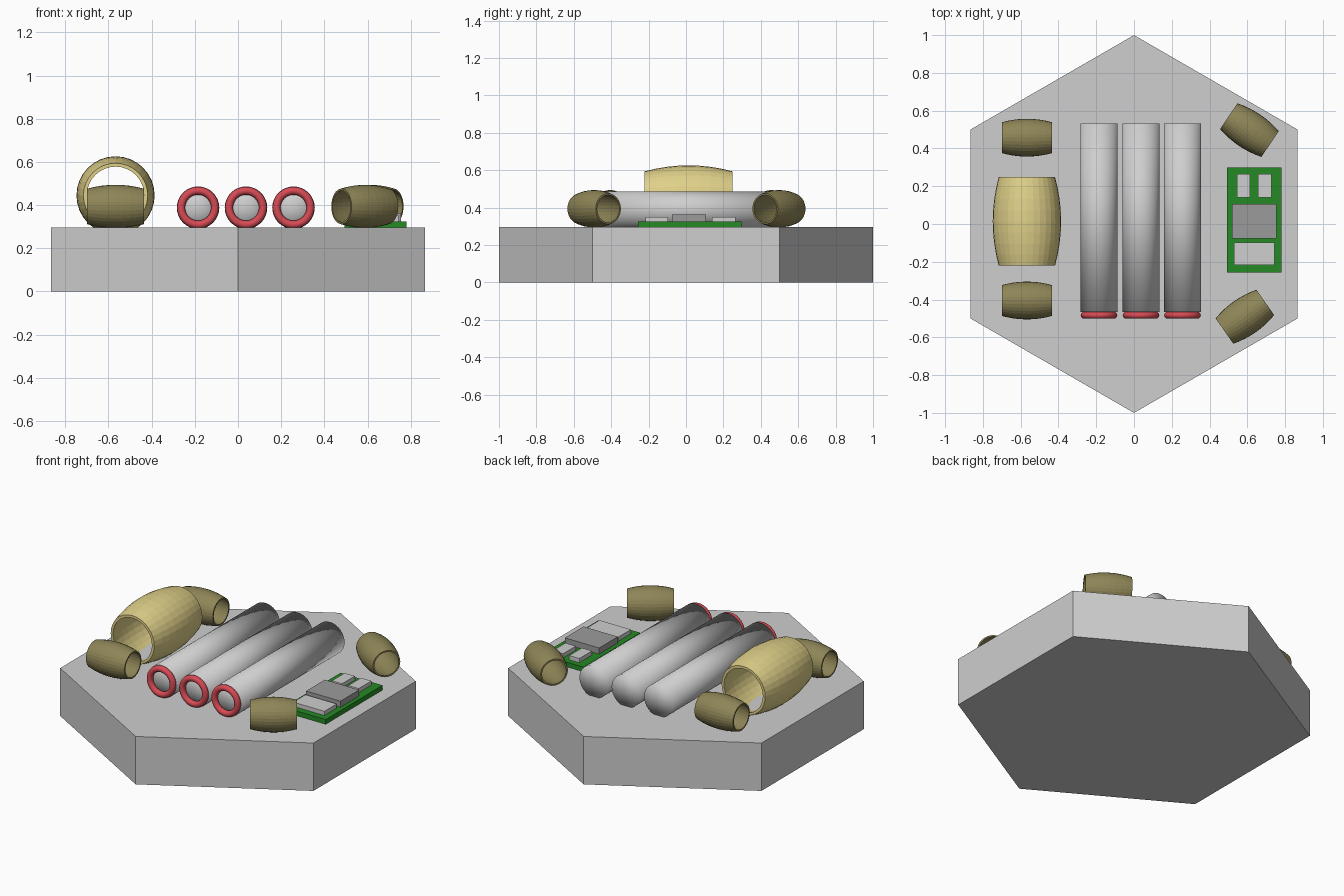
import bpy, math
from math import pi, cos, sin, radians

if "Cube" in bpy.data.objects:
    bpy.data.objects.remove(bpy.data.objects["Cube"])


def mat(name, r, g, b):
    m = bpy.data.materials.new(name)
    m.diffuse_color = (r, g, b, 1)
    m.use_nodes = True
    m.node_tree.nodes["Principled BSDF"].inputs["Base Color"].default_value = m.diffuse_color
    return m


GREY = mat("light_grey", 0.62, 0.62, 0.62)
TAN = mat("light_tan", 0.74, 0.63, 0.25)
DARK_TAN = mat("dark_tan", 0.27, 0.235, 0.095)
RED = mat("red", 0.68, 0.07, 0.09)
GREEN = mat("green", 0.018, 0.25, 0.018)
CHIP = mat("chip_grey", 0.33, 0.33, 0.33)
BASE_Z = 0.296


def finish(name, material):
    ob = bpy.context.object
    ob.name = name
    ob.data.materials.append(material)
    return ob


def box(name, x0, x1, y0, y1, z0, z1, material):
    bpy.ops.mesh.primitive_cube_add(
        size=1, location=((x0 + x1) / 2, (y0 + y1) / 2, (z0 + z1) / 2))
    ob = finish(name, material)
    ob.scale = (x1 - x0, y1 - y0, z1 - z0)
    return ob


def barrel_ring(name, loc, length, r_mid, r_end, wall, angle, material):
    """Open bulging tube; its axis lies flat at the given angle from x."""
    n, rings = 32, 8
    outer = []
    for i in range(rings + 1):
        t = 2 * i / rings - 1
        outer.append((t * length / 2, r_end + (r_mid - r_end) * (1 - t * t)))
    profile = outer + [(x, r - wall) for x, r in reversed(outer)]
    m = len(profile)
    verts = [(x, r * cos(2 * pi * k / n), r * sin(2 * pi * k / n))
             for k in range(n) for x, r in profile]
    faces = [(k * m + i, (k + 1) % n * m + i,
              (k + 1) % n * m + (i + 1) % m, k * m + (i + 1) % m)
             for k in range(n) for i in range(m)]
    # Profile runs along +x on the outside, so reverse for outward normals
    faces = [f[::-1] for f in faces]
    me = bpy.data.meshes.new(name)
    me.from_pydata(verts, [], [f[::-1] for f in faces])
    me.materials.append(material)
    ob = bpy.data.objects.new(name, me)
    ob.location = loc
    ob.rotation_euler = (0, 0, radians(angle))
    bpy.context.collection.objects.link(ob)
    # Make normals point outwards
    import bmesh
    bm = bmesh.new()
    bm.from_mesh(me)
    bmesh.ops.recalc_face_normals(bm, faces=bm.faces)
    bm.to_mesh(me)
    bm.free()


# Hexagonal base, points facing front and back
bpy.ops.mesh.primitive_cylinder_add(vertices=6, radius=1, depth=BASE_Z,
                                    location=(0, 0, BASE_Z / 2))
finish("hexagon_base", GREY)

# Large ring and the four small rings
barrel_ring("large_ring", (-0.567, 0.014, 0.445), 0.47, 0.181, 0.149, 0.016, 90, TAN)
for name, x, y, angle in (("front_left", -0.567, -0.405, 0),
                          ("back_left", -0.567, 0.457, 0),
                          ("front_right", 0.587, -0.491, 35),
                          ("back_right", 0.611, 0.497, -34)):
    barrel_ring("small_ring_" + name, (x, y, 0.394), 0.264, 0.1, 0.082, 0.009,
                angle, DARK_TAN)

# Three cells with red rings on their front ends
for i, x in enumerate((-0.185, 0.037, 0.257)):
    bpy.ops.mesh.primitive_cylinder_add(
        vertices=32, radius=0.0985, depth=1.0, end_fill_type='TRIFAN',
        location=(x, 0.033, 0.388), rotation=(pi / 2, 0, 0))
    finish(f"cell_{i + 1}", GREY)
    bpy.ops.object.shade_smooth()
    bpy.ops.mesh.primitive_torus_add(
        major_segments=32, minor_segments=12, major_radius=0.0785,
        minor_radius=0.0185, location=(x, -0.483, 0.388), rotation=(pi / 2, 0, 0))
    finish(f"cell_ring_{i + 1}", RED)
    bpy.ops.object.shade_smooth()

# Circuit board with chips
box("circuit_board", 0.492, 0.78, -0.257, 0.298, BASE_Z - 0.005, 0.325, GREEN)
box("small_chip_left", 0.545, 0.614, 0.14, 0.264, 0.32, 0.351, GREY)
box("small_chip_right", 0.656, 0.727, 0.14, 0.264, 0.32, 0.351, GREY)
box("main_chip", 0.519, 0.754, -0.076, 0.107, 0.32, 0.363, CHIP)
box("wide_chip", 0.529, 0.743, -0.217, -0.097, 0.32, 0.351, GREY)
